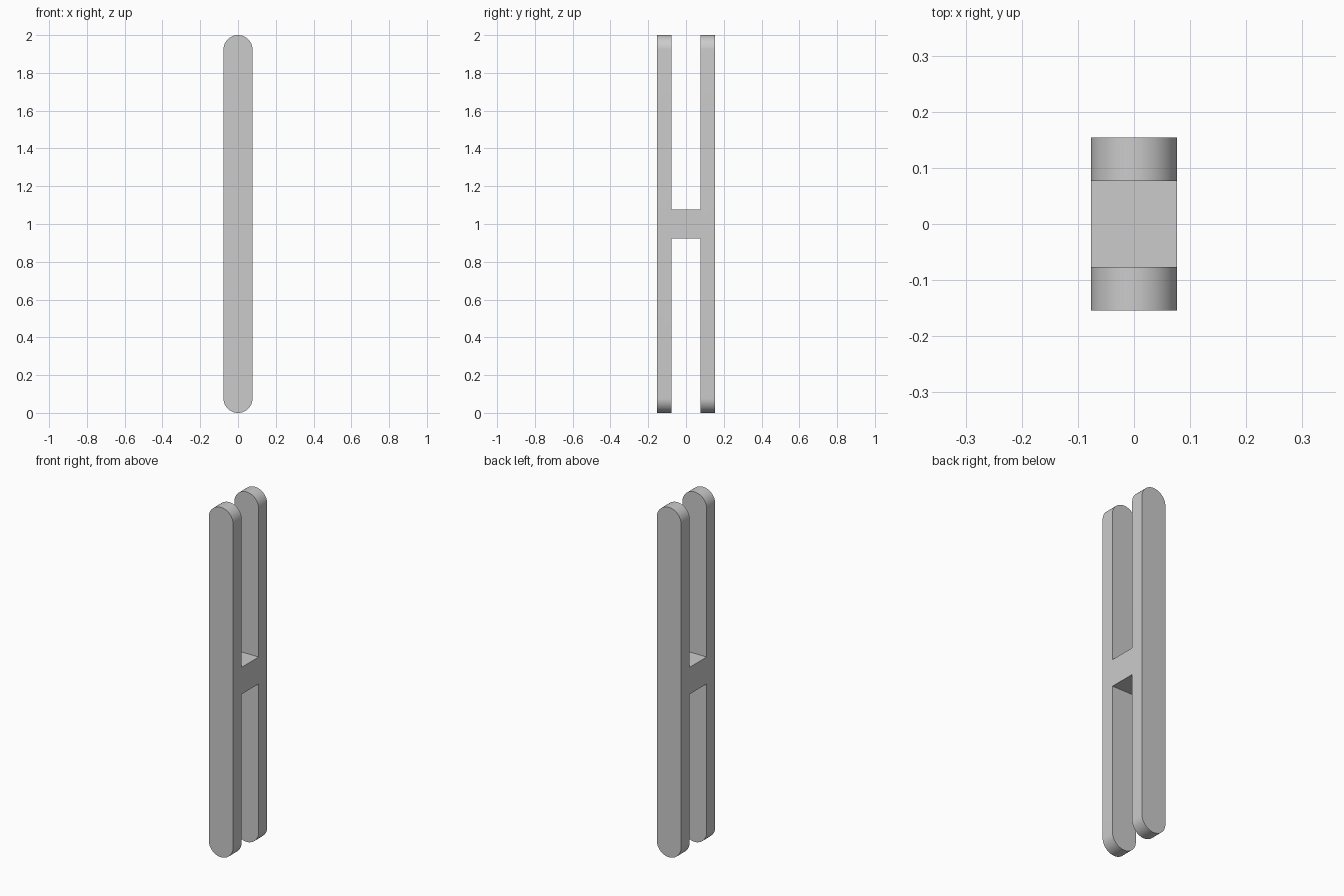
import bpy, bmesh
from math import sin, cos, pi

cube = bpy.data.objects.get("Cube")
if cube:
    bpy.data.objects.remove(cube, do_unlink=True)

R = 0.077          # half width, also the end radius and half the crossbar height
DEPTH = 4 * R      # full depth over both slats
HEIGHT = 2.0
SEGMENTS = 32      # per rounded end

grey = bpy.data.materials.new("plain grey")
grey.use_nodes = True
colour = (0.6, 0.6, 0.6, 1)
grey.diffuse_color = colour
grey.node_tree.nodes["Principled BSDF"].inputs["Base Color"].default_value = colour


def add_object(name, bm):
    mesh = bpy.data.meshes.new(name)
    bmesh.ops.recalc_face_normals(bm, faces=bm.faces)
    bm.to_mesh(mesh)
    bm.free()
    obj = bpy.data.objects.new(name, mesh)
    bpy.context.collection.objects.link(obj)
    return obj


# Round-ended block covering both slats and the crossbar
bm = bmesh.new()
outline = []
for start, centre in ((0, HEIGHT - R), (pi, R)):
    for i in range(SEGMENTS + 1):
        a = start + pi * i / SEGMENTS
        outline.append(bm.verts.new((R * cos(a), -DEPTH / 2, centre + R * sin(a))))
face = bm.faces.new(outline)
swept = bmesh.ops.extrude_face_region(bm, geom=[face], use_keep_orig=True)
new_verts = [g for g in swept["geom"] if isinstance(g, bmesh.types.BMVert)]
bmesh.ops.translate(bm, verts=new_verts, vec=(0, DEPTH, 0))
frame = add_object("double_slat_frame", bm)
frame.data.materials.append(grey)

bpy.context.view_layer.objects.active = frame
frame.select_set(True)

# Slots above and below the crossbar separate the two slats
for name, side in (("upper_slot", 1), ("lower_slot", -1)):
    bm = bmesh.new()
    bmesh.ops.create_cube(bm, size=1)
    bmesh.ops.scale(bm, verts=bm.verts, vec=(6 * R, 2 * R, HEIGHT))
    bmesh.ops.translate(bm, verts=bm.verts,
                        vec=(0, 0, HEIGHT / 2 + side * (R + HEIGHT / 2)))
    cutter = add_object(name, bm)
    cutter.hide_render = True
    cut = frame.modifiers.new(name, 'BOOLEAN')
    cut.operation = 'DIFFERENCE'
    cut.solver = 'EXACT'
    cut.object = cutter
    bpy.ops.object.modifier_apply(modifier=cut.name)
    bpy.data.objects.remove(cutter, do_unlink=True)

# Smooth rounded ends, sharp rims
bpy.ops.object.shade_smooth_by_angle(angle=pi / 6)
